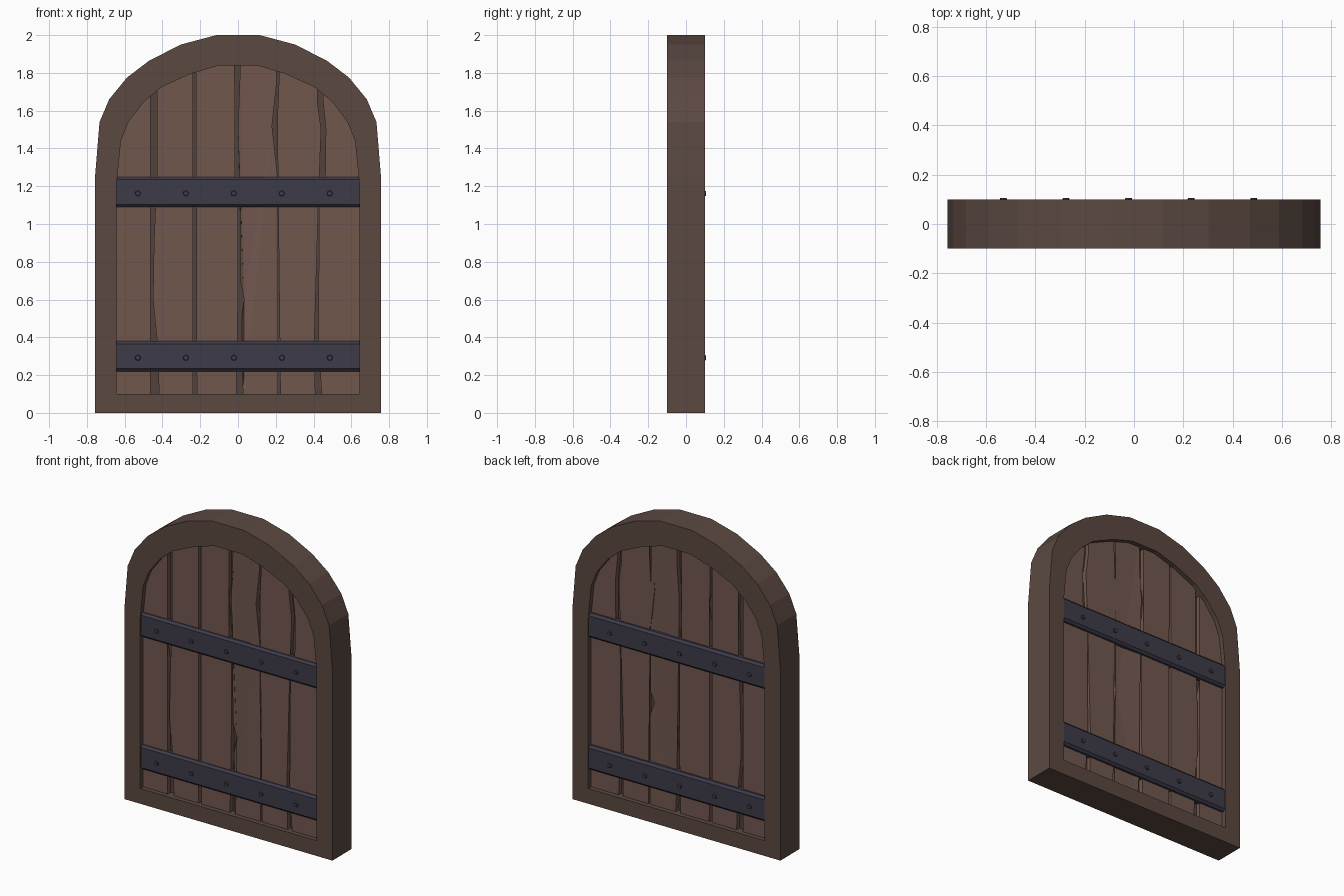
import bpy, bmesh, math
from mathutils import Matrix

if "Cube" in bpy.data.objects:
    bpy.data.objects.remove(bpy.data.objects["Cube"])


def material(name, rgb):
    m = bpy.data.materials.new(name)
    m.diffuse_color = (*rgb, 1)
    m.use_nodes = True
    m.node_tree.nodes["Principled BSDF"].inputs["Base Color"].default_value = m.diffuse_color
    return m


FRAME = material("dark_wood", (0.105, 0.066, 0.053))
PLANK = material("plank_wood", (0.165, 0.095, 0.076))
GAP = material("gap_wood", (0.085, 0.052, 0.042))
IRON = material("iron", (0.047, 0.044, 0.066))


def finish(name, bm, mat):
    bmesh.ops.recalc_face_normals(bm, faces=bm.faces)
    me = bpy.data.meshes.new(name)
    bm.to_mesh(me)
    bm.free()
    me.materials.append(mat)
    ob = bpy.data.objects.new(name, me)
    bpy.context.collection.objects.link(ob)
    return ob


def slab(name, pts, depth, mat):
    """Prism through the door; a third value in a point dents both faces."""
    bm = bmesh.new()
    front, back = [[bm.verts.new((p[0], s * (depth - (p[2] if len(p) > 2 else 0)), p[1]))
                    for p in pts] for s in (-1, 1)]
    n = len(pts)
    caps = [bm.faces.new(front), bm.faces.new(back)]
    for i in range(n):
        j = (i + 1) % n
        bm.faces.new((front[i], front[j], back[j], back[i]))
    bmesh.ops.triangulate(bm, faces=caps)
    return finish(name, bm, mat)


# Arched frame: left half profiles, mirrored to the right
outer = [(-0.757, 0), (-0.757, 1.25), (-0.733, 1.54), (-0.682, 1.66), (-0.588, 1.775),
         (-0.47, 1.865), (-0.302, 1.95), (-0.115, 2.0)]
inner = [(-0.642, 0.10), (-0.642, 1.22), (-0.62, 1.44), (-0.58, 1.54), (-0.50, 1.645),
         (-0.405, 1.725), (-0.25, 1.795), (-0.10, 1.84)]


def mirrored(pts):
    return pts + [(-x, z) for x, z in reversed(pts)]


bm = bmesh.new()
rings = [[bm.verts.new((x, y, z)) for x, z in mirrored(prof)]
         for prof, y in ((outer, -0.1), (inner, -0.1), (inner, 0.1), (outer, 0.1))]
n = len(rings[0])
for a in range(4):
    r, s = rings[a], rings[(a + 1) % 4]
    for i in range(n):
        j = (i + 1) % n
        bm.faces.new((r[i], r[j], s[j], s[i]))
finish("arched_frame", bm, FRAME)

# Middle line of the arch, where hidden plank ends stop
middle = mirrored([((a + c) / 2, (b + d) / 2) for (a, b), (c, d) in zip(outer, inner)])
slab("gap_backing", middle, 0.04, GAP)


def arch_z(x):
    for (x0, z0), (x1, z1) in zip(middle, middle[1:]):
        if x0 <= x <= x1 and x1 > x0:
            return z0 + (z1 - z0) * (x - x0) / (x1 - x0)
    return 1.2


# Worn gaps between planks: left edge and right edge, bottom to top
gaps = [
    ([(-0.463, 0.05), (-0.463, 0.98), (-0.48, 1.07, 0.012), (-0.463, 1.25), (-0.463, 1.6)],
     [(-0.415, 0.05), (-0.43, 0.4), (-0.45, 0.6), (-0.445, 0.9), (-0.43, 1.25),
      (-0.42, 1.55), (-0.43, 1.68)]),
    ([(-0.237, 0.05), (-0.237, 1.6)],
     [(-0.218, 0.05), (-0.218, 1.4), (-0.20, 1.52), (-0.222, 1.62)]),
    ([(-0.01, 0.05), (0.0, 0.6), (0.0, 1.08), (-0.015, 1.25), (-0.035, 1.5), (-0.018, 1.6)],
     [(0.03, 0.05), (0.018, 0.25), (0.02, 0.5), (0.032, 0.6, 0.012), (0.012, 0.7),
      (0.008, 1.25), (0.0, 1.5), (0.015, 1.7)]),
    ([(0.213, 0.05), (0.213, 0.68), (0.19, 0.77, 0.012), (0.21, 0.85), (0.21, 1.25),
      (0.18, 1.52), (0.205, 1.75)],
     [(0.225, 0.05), (0.23, 1.25), (0.208, 1.55), (0.222, 1.75)]),
    ([(0.41, 0.05), (0.405, 0.4), (0.425, 1.1), (0.425, 1.25), (0.44, 1.5), (0.42, 1.65)],
     [(0.445, 0.05), (0.425, 0.4), (0.43, 1.1), (0.465, 1.25), (0.465, 1.5), (0.45, 1.65)]),
]
lefts = [[(-0.68, 0.05), (-0.68, 0.9), (-0.68, 1.25)]] + [g[1] for g in gaps]
rights = [g[0] for g in gaps] + [[(0.68, 0.05), (0.68, 1.25)]]
for k, (lo, hi) in enumerate(zip(lefts, rights)):
    x0, x1 = lo[-1][0], hi[-1][0]
    top = [(x0 + (x1 - x0) * t / 4, arch_z(x0 + (x1 - x0) * t / 4)) for t in range(5)]
    slab(f"plank_{k + 1}", lo + top + hi[::-1], 0.07, PLANK)

# Iron straps with chamfered edges and studs, on both faces
H, C = 0.08, 0.014
for side, face in (("front", 0.09), ("back", 0.096)):
    s = -1 if side == "front" else 1
    for level, zc in (("lower", 0.30), ("upper", 1.17)):
        section = [(0.05, -H), (face - C, -H), (face, -H + C), (face, H - C),
                   (face - C, H), (0.05, H)]
        bm = bmesh.new()
        ends = [[bm.verts.new((x, s * y, zc + z)) for y, z in section] for x in (-0.645, 0.645)]
        bm.faces.new(ends[0])
        bm.faces.new(ends[1])
        for i in range(6):
            j = (i + 1) % 6
            bm.faces.new((ends[0][i], ends[0][j], ends[1][j], ends[1][i]))
        finish(f"{side}_{level}_strap", bm, IRON)
        bm = bmesh.new()
        for i in range(5):
            bmesh.ops.create_cone(
                bm, cap_ends=True, segments=8, radius1=0.018, radius2=0.013, depth=0.02,
                matrix=Matrix.Translation((-0.53 + 0.254 * i, s * (face - 0.001), zc - 0.008))
                @ Matrix.Rotation(-s * math.pi / 2, 4, 'X'))
        finish(f"{side}_{level}_studs", bm, IRON)
